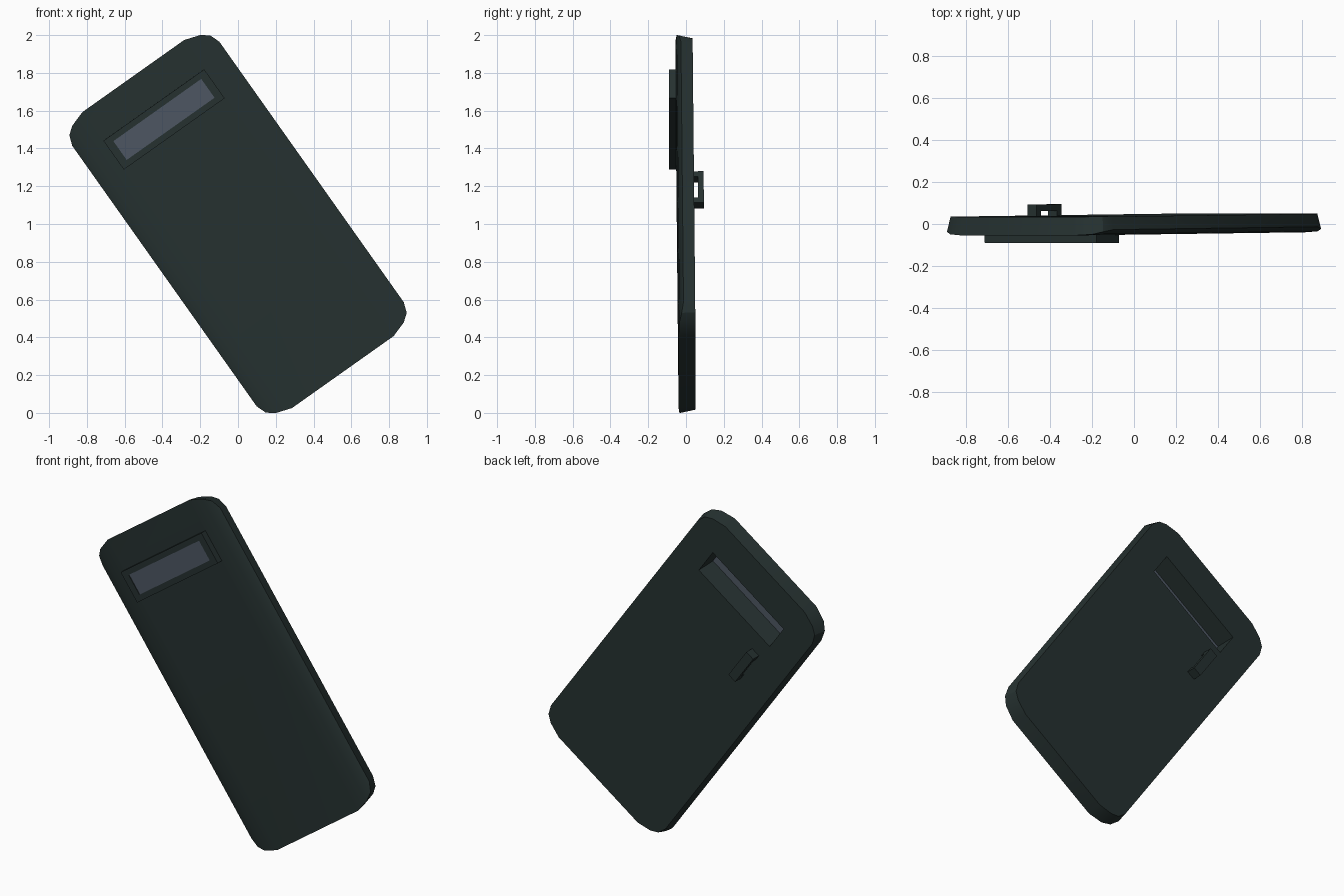
import bpy, bmesh
from math import radians
from mathutils import Matrix

cube = bpy.data.objects.get("Cube")
if cube:
    bpy.data.objects.remove(cube, do_unlink=True)

# Local axes: x across the shield, y through it, z along it; then leaned sideways
LEAN = (Matrix.Translation((0, 0, 1)) @ Matrix.Rotation(radians(-35.3), 4, 'Y')
        @ Matrix.Rotation(0.008, 4, 'X'))


def material(name, rgb):
    mat = bpy.data.materials.new(name)
    mat.use_nodes = True
    mat.diffuse_color = (*rgb, 1)
    mat.node_tree.nodes["Principled BSDF"].inputs["Base Color"].default_value = (*rgb, 1)
    return mat


DARK = material("dark green grey", (0.019, 0.031, 0.030))
GLASS = material("blue grey glass", (0.075, 0.095, 0.125))


def finish(name, bm, mat):
    bmesh.ops.recalc_face_normals(bm, faces=bm.faces)
    mesh = bpy.data.meshes.new(name)
    bm.to_mesh(mesh)
    bm.free()
    mesh.materials.append(mat)
    obj = bpy.data.objects.new(name, mesh)
    bpy.context.collection.objects.link(obj)
    obj.matrix_world = LEAN
    return obj


def rect(bm, half, low, high, y):
    """Four corners of an upright rectangle."""
    return [bm.verts.new((x, y, z)) for x, z in
            ((-half, low), (half, low), (half, high), (-half, high))]


def bridge(bm, a, b):
    for i in range(4):
        j = (i + 1) % 4
        bm.faces.new((a[i], a[j], b[j], b[i]))


def box(bm, x, y, z):
    mat = Matrix.LocRotScale([sum(r) / 2 for r in (x, y, z)], None,
                             [r[1] - r[0] for r in (x, y, z)])
    bmesh.ops.create_cube(bm, size=1, matrix=mat)


FRONT, BACK = -0.047, 0.042
FRAME = (0.327, 0.585, 0.772)       # outer edge of the window frame
PANE = (0.285, 0.618, 0.740)        # window opening at the front
TUNNEL = (0.287, 0.597, 0.755)      # window opening at the back

# Panel: columns of (half width, half height, front depth), mirrored
half = [(0.33, 0.96, FRONT), (0.415, 0.932, -0.042), (0.457, 0.90, -0.03), (0.477, 0.845, -0.02)]
columns = [(-x, z, y) for x, z, y in reversed(half)] + half
bm = bmesh.new()
rows = []
for x, z, y in columns:
    rows.append([bm.verts.new(p) for p in (
        (x, y, -z), (x, y, z),
        (x * 0.973, BACK, z * 0.986), (x * 0.973, BACK, -z * 0.986))])
middle = len(half) - 1
for i, (a, b) in enumerate(zip(rows, rows[1:])):
    for k in range(4):
        n = (k + 1) % 4
        if i == middle and k in (0, 2):
            continue                # left open for the window
        bm.faces.new((a[k], a[n], b[n], b[k]))
bm.faces.new(rows[0])
bm.faces.new(rows[-1])
a, b = rows[middle], rows[middle + 1]
front_hole = rect(bm, *FRAME, FRONT)
back_hole = rect(bm, *TUNNEL, BACK)
bridge(bm, [a[0], b[0], b[1], a[1]], front_hole)
bridge(bm, front_hole, back_hole)
bridge(bm, back_hole, [a[3], b[3], b[2], a[2]])
panel = finish("shield_panel", bm, DARK)

# Window frame raised from the front, with the tunnel to the back
bm = bmesh.new()
rings = [rect(bm, *FRAME, FRONT), rect(bm, *FRAME, -0.085),
         rect(bm, *PANE, -0.085), rect(bm, *TUNNEL, BACK)]
for i in range(4):
    bridge(bm, rings[i], rings[(i + 1) % 4])
finish("window_frame", bm, DARK)

# Window pane
bm = bmesh.new()
box(bm, (-0.286, 0.286), (-0.081, -0.073), (0.617, 0.741))
finish("window_pane", bm, GLASS)

# Grip on the back: two posts and a bar
bm = bmesh.new()
grip_x = (-0.272, -0.218)
for z in ((0.292, 0.327), (0.461, 0.496)):
    box(bm, grip_x, (0.035, 0.066), z)
box(bm, grip_x, (0.066, 0.097), (0.292, 0.496))
finish("back_grip", bm, DARK)

# Soften the curved front, keep the edges sharp
bpy.ops.object.select_all(action='DESELECT')
panel.select_set(True)
bpy.context.view_layer.objects.active = panel
bpy.ops.object.shade_smooth_by_angle(angle=radians(30))
